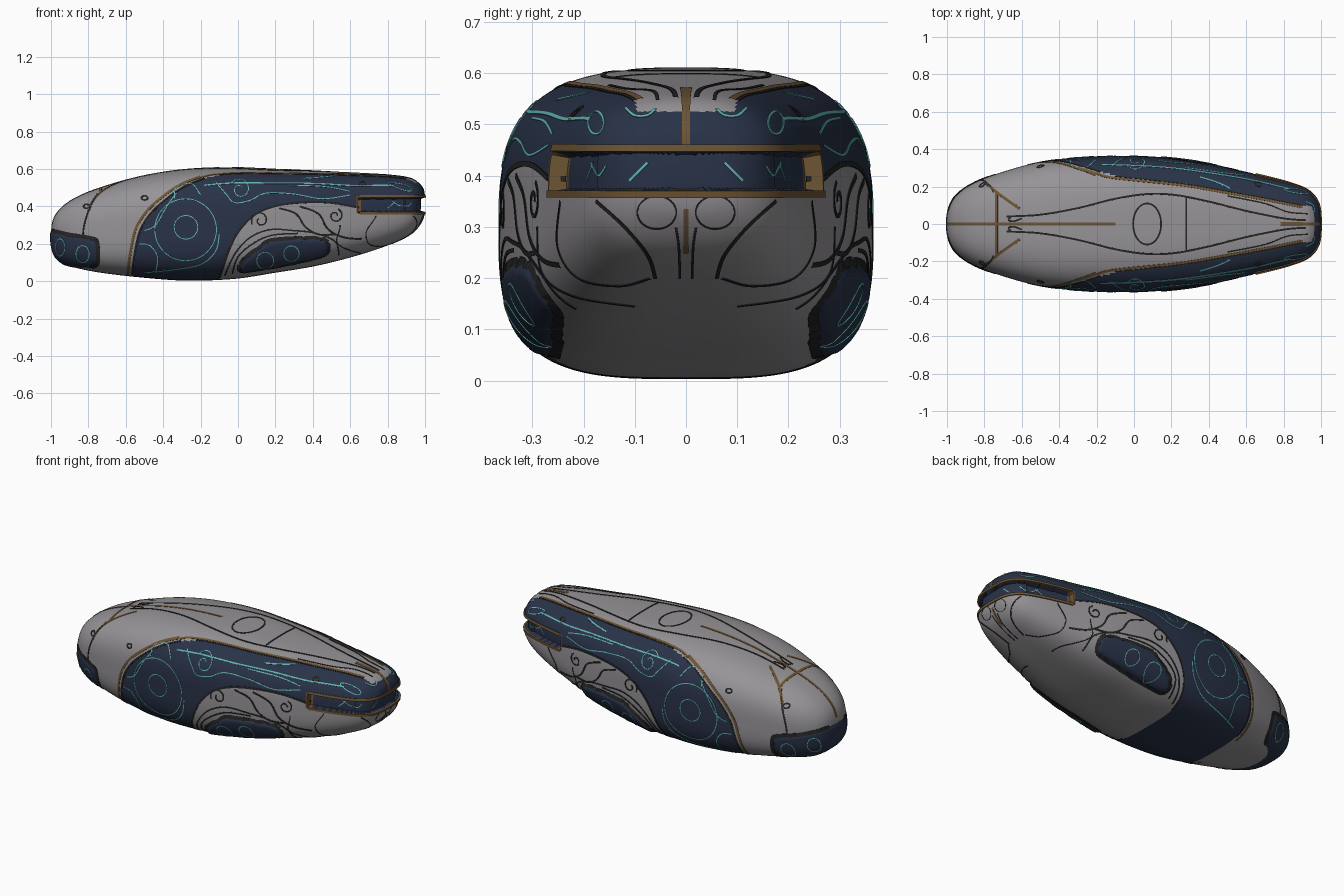
import bpy, bmesh, math
from mathutils import Vector
from mathutils.bvhtree import BVHTree

if "Cube" in bpy.data.objects:
    bpy.data.objects.remove(bpy.data.objects["Cube"])


def material(name, rgb):
    m = bpy.data.materials.new(name)
    m.diffuse_color = (*rgb, 1)
    m.use_nodes = True
    m.node_tree.nodes["Principled BSDF"].inputs["Base Color"].default_value = m.diffuse_color
    return m


GREY = material("warm_grey", (0.31, 0.295, 0.31))
NAVY = material("navy", (0.022, 0.032, 0.064))
BRONZE = material("bronze", (0.155, 0.09, 0.033))
DARK = material("charcoal", (0.018, 0.018, 0.018))
TEAL = material("teal", (0.12, 0.45, 0.45))

# Hull stations: x, top z, bottom z, half width
STATIONS = [(-1, .25, .25, 0), (-.985, .335, .15, .095), (-.93, .405, .093, .17), (-.85, .455, .067, .222),
            (-.72, .505, .043, .273), (-.5, .565, .018, .332), (-.28, .598, .003, .358), (-.02, .609, .012, .364),
            (.2, .601, .045, .35), (.41, .592, .08, .32), (.62, .58, .132, .273), (.83, .566, .203, .22),
            (.93, .548, .255, .18), (.975, .515, .305, .135), (.993, .485, .345, .09), (1, .41, .41, 0)]
KT = [math.acos(-s[0]) for s in STATIONS]


def hull_at(t):
    """Smooth interpolation of top, bottom and width along the hull."""
    i = 0
    while i < len(KT) - 2 and t > KT[i + 1]:
        i += 1

    def slope(j, k):
        a, b = max(j - 1, 0), min(j + 1, len(KT) - 1)
        return (STATIONS[b][k] - STATIONS[a][k]) / (KT[b] - KT[a])
    d = KT[i + 1] - KT[i]
    u = (t - KT[i]) / d
    return [(2*u**3 - 3*u*u + 1) * STATIONS[i][k] + (u**3 - 2*u*u + u) * d * slope(i, k)
            + (3*u*u - 2*u**3) * STATIONS[i + 1][k] + (u**3 - u*u) * d * slope(i + 1, k) for k in (1, 2, 3)]


def smooth(pts, closed=False, n=8):
    """Catmull-Rom curve through 2D points."""
    out, m = [], len(pts)
    for i in range(m if closed else m - 1):
        if closed:
            q = [pts[(i + k) % m] for k in (-1, 0, 1, 2)]
        else:
            q = [pts[min(max(i + k, 0), m - 1)] for k in (-1, 0, 1, 2)]
        for s in range(n):
            u = s / n
            out.append(tuple(.5 * (2*b + (c - a)*u + (2*a - 5*b + 4*c - d)*u*u + (3*b - a - 3*c + d)*u**3)
                             for a, b, c, d in zip(*q)))
    return out + ([out[0]] if closed else [tuple(pts[-1])])


def inside(p, poly):
    r, (x, y) = False, p
    for (x1, y1), (x2, y2) in zip(poly, poly[1:] + poly[:1]):
        if (y1 > y) != (y2 > y) and x < (x2 - x1) * (y - y1) / (y2 - y1) + x1:
            r = not r
    return r


def edge_distance(p, poly):
    best, p = 9, Vector(p)
    for a, b in zip(poly, poly[1:] + poly[:1]):
        a, e = Vector(a), Vector(b) - Vector(a)
        u = min(max((p - a).dot(e) / max(e.length_squared, 1e-9), 0), 1)
        best = min(best, (p - a - e * u).length)
    return best


# Panel outlines in side view (x, z)
FRONT_EDGE = [(-.57, -.02), (-.562, .08), (-.545, .19), (-.52, .28), (-.46, .37), (-.37, .45), (-.28, .51),
              (-.18, .55), (-.1, .565)]
ARCH_EDGE = [(.645, .393), (.49, .42), (.33, .42), (.195, .4), (.09, .355), (.01, .275), (-.035, .195),
             (-.07, .105), (-.11, -.02)]
SIDE_PANEL = smooth(FRONT_EDGE, n=3) + [(-.1, .7), (1.1, .7), (1.1, .455), (.65, .455)] + smooth(ARCH_EDGE, n=3)
POD = smooth([(.005, .065), (.025, .11), (.125, .192), (.2, .222), (.425, .23), (.48, .205), (.478, .15),
              (.425, .122), (.275, .088), (.125, .06), (.03, .048)], True, 3)
CHIN = [(-1.1, .275), (-1, .272), (-.9, .248), (-.78, .228), (-.752, .2), (-.75, .1), (-.78, .072), (-1.1, .072)]
ROOF = [(-.1, .255), (.25, .218), (.5, .176), (.7, .14), (.9, .1), (1.01, .09)]


def roof_half(x):
    for (a, ya), (b, yb) in zip(ROOF, ROOF[1:]):
        if a <= x <= b:
            return ya + (yb - ya) * (x - a) / (b - a)
    return 0


def in_slot(p, pad=0):
    return p.x > .645 - pad and .37 - pad < p.z < .447 + pad


def body_colour(p):
    q = (p.x, p.z)
    if in_slot(p, .008):
        return 2 if p.x < .665 else 1
    if p.x < -.74:
        return 1 if inside(q, CHIN) else 0
    if p.z < .24 and -.02 < p.x < .5 and inside(q, POD):
        return 1
    if inside(q, SIDE_PANEL) and (p.z < .525 or abs(p.y) > roof_half(p.x)):
        return 1
    return 0


# Body: lofted rounded-square sections
NX, NA = 320, 224
bm = bmesh.new()
rings = []
for i in range(1, NX):
    t = math.pi * i / NX
    top, bot, w = hull_at(t)
    ring = []
    for j in range(NA):
        c, s = math.cos(2*math.pi*j/NA), math.sin(2*math.pi*j/NA)
        n = (3.0 if s > 0 else 3.4) - .6 * (1 - math.sin(t))
        r = (abs(c)**n + abs(s)**n) ** (-1 / n)
        ring.append(bm.verts.new((-math.cos(t), w*r*c, (top + bot)/2 + (top - bot)/2*r*s)))
    rings.append(ring)
for a, b in zip(rings, rings[1:]):
    for j in range(NA):
        k = (j + 1) % NA
        bm.faces.new((a[j], b[j], b[k], a[k]))
for ring, x, z in ((rings[0], -1, .25), (rings[-1], 1, .41)):
    tip = bm.verts.new((x, 0, z))
    for j in range(NA):
        bm.faces.new((ring[j], ring[(j + 1) % NA], tip))
bmesh.ops.recalc_face_normals(bm, faces=bm.faces)
bm.normal_update()
hull_tree = BVHTree.FromBMesh(bm)
for f in bm.faces:
    f.material_index = body_colour(f.calc_center_median())
    f.smooth = True
# raised side pods and chin guard, recessed rear slot
moves = []
for v in bm.verts:
    p, q = v.co, (v.co.x, v.co.z)
    if in_slot(p):
        moves.append((v, -.034 if p.x < .9 else -.022))
    elif p.z < .24 and -.02 < p.x < .5 and inside(q, POD):
        moves.append((v, .014 * min(edge_distance(q, POD) / .015, 1)))
    elif p.x < -.74 and inside(q, CHIN):
        moves.append((v, .006 * min(edge_distance(q, CHIN) / .02, 1)))
for v, d in moves:
    v.co += v.normal * d
bm.normal_update()
tree = BVHTree.FromBMesh(bm)


def add_object(name, b, mats):
    me = bpy.data.meshes.new(name)
    b.to_mesh(me)
    for m in mats:
        me.materials.append(m)
    ob = bpy.data.objects.new(name, me)
    bpy.context.collection.objects.link(ob)
    return ob


body = add_object("body", bm, [GREY, NAVY, BRONZE])
bpy.context.view_layer.objects.active = body
body.select_set(True)
bpy.ops.object.shade_smooth_by_angle(angle=math.radians(40))

# Thin inlaid strips laid on the hull
strips = {k: bmesh.new() for k in ("grooves", "inlays", "trim")}


def ray(view, a, b, s):
    if view == "side":
        return Vector((a, -2*s, b)), Vector((0, s, 0))
    if view == "top":
        return Vector((a, b*s, 2)), Vector((0, 0, -1))
    if view == "end":
        return Vector((3, a*s, b)), Vector((-1, 0, 0))
    d = Vector((math.cos(a), math.sin(a), 0))          # "lip": angle round the tail, height
    return Vector((.65, 0, b)) + d * 2, -d


def strip(kind, view, pts, width=.008, closed=False, mirror=True, h=.002, surf=None, n=8):
    b = strips[kind]
    if kind == "inlays":
        width *= .7
    for s in ((1, -1) if mirror else (1,)):
        runs = [[]]
        for p in smooth(pts, closed, n):
            co, no, _, _ = (surf or tree).ray_cast(*ray(view, p[0], p[1], s))
            if co is None:
                runs.append([])
            else:
                runs[-1].append((co, no))
        for run in runs:
            prev = None
            for i, (co, no) in enumerate(run):
                if len(run) < 2:
                    break
                tan = run[min(i + 1, len(run) - 1)][0] - run[max(i - 1, 0)][0]
                if closed and i in (0, len(run) - 1):
                    tan = run[1][0] - run[-2][0]
                side = no.cross(tan).normalized() * width / 2
                row = [b.verts.new(co + side*k + no*o) for k, o in ((-1, -.003), (-1, h), (1, h), (1, -.003))]
                if prev:
                    for k in range(3):
                        b.faces.new((prev[k], prev[k+1], row[k+1], row[k]))
                prev = row


def ring(kind, view, x, y, rx, ry=None, width=.007, mirror=True):
    pts = [(x + rx*math.cos(k*math.pi/6), y + (ry or rx)*math.sin(k*math.pi/6)) for k in range(12)]
    strip(kind, view, pts, width, True, mirror, n=4)


def spiral(kind, x, y, r, start, turns, width):
    pts = [(x + r*(1 - .75*k/12)*math.cos(start + turns*k*math.pi/6),
            y + r*(1 - .75*k/12)*math.sin(start + turns*k*math.pi/6)) for k in range(13)]
    strip(kind, "side", pts, width, n=4)


# Panel borders
strip("grooves", "side", FRONT_EDGE[:-1], .01)
strip("trim", "side", [(x - .022, z + .01) for x, z in FRONT_EDGE[:-1]], .014)
strip("grooves", "side", ARCH_EDGE, .011)
strip("trim", "top", [(-.3, .3), (-.2, .27)] + [(x, y - .01) for x, y in ROOF[:-1]], .013)
strip("grooves", "top", ROOF[:-1], .006)
strip("grooves", "side", POD, .022, True, h=.003, n=2)
strip("grooves", "side", CHIN[1:-1], .022, h=.003)
# Bronze lips round the tail slot
for z in (.364, .453):
    strip("trim", "lip", [(-1.57 + 3.14*k/16, z) for k in range(17)], .014, mirror=False, h=.006, surf=hull_tree)

# Teal inlays on the side panel
ring("inlays", "side", -.28, .275, .165)
ring("inlays", "side", -.278, .288, .063)
spiral("inlays", .01, .49, .06, 2.6, -1.3, .007)
strip("inlays", "side", [(-.12, .53), (-.06, .46), (-.02, .42), (.06, .43), (.15, .47), (.3, .465), (.45, .44), (.6, .46)])
strip("inlays", "top", [(-.18, .318), (.1, .307), (.3, .287), (.6, .24), (.83, .187)], .012)
strip("inlays", "side", [(-.53, .2), (-.47, .19), (-.43, .13), (-.44, .05)])
strip("inlays", "side", [(-.5, .27), (-.44, .3), (-.38, .4), (-.33, .47)])
strip("inlays", "side", [(-.34, .44), (-.33, .5), (-.25, .52), (-.2, .46)])
strip("inlays", "side", [(-.5, .045), (-.35, .06), (-.2, .09), (-.12, .16), (-.1, .25)])
ring("inlays", "side", .145, .11, .045)
ring("inlays", "side", .285, .148, .041)
ring("inlays", "side", -.95, .18, .025, .045)
ring("inlays", "side", -.83, .145, .035, .045)
# Teal marks on the tail
ring("inlays", "end", .175, .503, .015, .022)
strip("inlays", "end", [(.06, .53), (.075, .517), (.1, .517), (.118, .532)])
strip("inlays", "end", [(.19, .562), (.25, .548)], .012)
strip("inlays", "end", [(.26, .48), (.275, .505), (.3, .512)])
strip("inlays", "end", [(.155, .42), (.17, .4), (.185, .425)], .007)
strip("inlays", "end", [(.075, .425), (.11, .39)], .007)
strip("inlays", "side", [(.8, .39), (.84, .425)], .007)

# Dark swirls behind the arch
strip("grooves", "side", [(-.07, .03), (-.02, .14), (.06, .23), (.17, .275), (.3, .27), (.42, .255), (.52, .21), (.54, .14)])
strip("grooves", "side", [(-.03, .04), (.0, .13), (.08, .2), (.18, .245), (.32, .255)])
spiral("grooves", .12, .325, .05, 3.6, -1.2, .008)
strip("grooves", "side", [(.22, .39), (.31, .36), (.36, .29), (.43, .25), (.52, .25)], .01)
strip("grooves", "side", [(.33, .4), (.43, .36), (.48, .28), (.56, .235), (.66, .225)], .01)
spiral("grooves", .52, .35, .04, 1.2, -1.2, .008)
# Nose seam and small vents
strip("grooves", "side", [(-.83, .24), (-.82, .31), (-.79, .4), (-.75, .47)], .009)
for x, z in ((-.81, .4), (-.5, .445), (.665, .522)):
    ring("grooves", "side", x, z, .016, .011, .009)

# Roof lines
strip("grooves", "top", [(-.68, .04), (-.5, .05), (-.3, .085), (-.1, .135), (.07, .16), (.22, .155), (.4, .12),
                         (.6, .07), (.8, .03), (.92, .02)], .01)
strip("grooves", "top", [(-.66, .04), (-.67, .02), (-.64, .015), (-.6, .03)], .009)
strip("grooves", "top", [(.5, .15), (.7, .11), (.82, .065), (.93, .055)], .007)
strip("grooves", "top", [(.28, -.14), (.28, 0), (.28, .14)], .009, mirror=False)
ring("grooves", "top", .07, 0, .075, .11, .009, False)
strip("trim", "top", [(-.995, 0), (-.97, 0), (-.9, 0), (-.7, 0), (-.4, 0), (-.1, 0)], .014, mirror=False)
strip("trim", "top", [(-.735, -.17), (-.735, 0), (-.735, .17)], .015, mirror=False)
strip("trim", "top", [(-.8, .23), (-.735, .17), (-.61, .08)], .015)
strip("trim", "top", [(.78, .008), (.95, .005)], .007)

# Tail face: centre trim, round sensors and sweeping grooves
strip("trim", "end", [(0, .46), (0, .5), (0, .545), (0, .57)], .016, mirror=False)
strip("trim", "end", [(0, .25), (0, .29), (0, .335)], .01, mirror=False)
ring("grooves", "end", .057, .328, .038, .032, .003)
strip("grooves", "end", [(.012, .2), (.014, .26), (.02, .3)], .005)
strip("grooves", "end", [(.175, .35), (.12, .3), (.075, .245), (.06, .2)], .007)
strip("grooves", "end", [(.245, .35), (.25, .26), (.21, .2), (.13, .185), (.07, .2)], .006)
strip("grooves", "end", [(.29, .3), (.28, .21), (.22, .165), (.1, .145)], .006)

for kind, name, mat in (("grooves", "dark_grooves", DARK), ("inlays", "teal_inlays", TEAL), ("trim", "bronze_trim", BRONZE)):
    bmesh.ops.recalc_face_normals(strips[kind], faces=strips[kind].faces)
    add_object(name, strips[kind], [mat])
